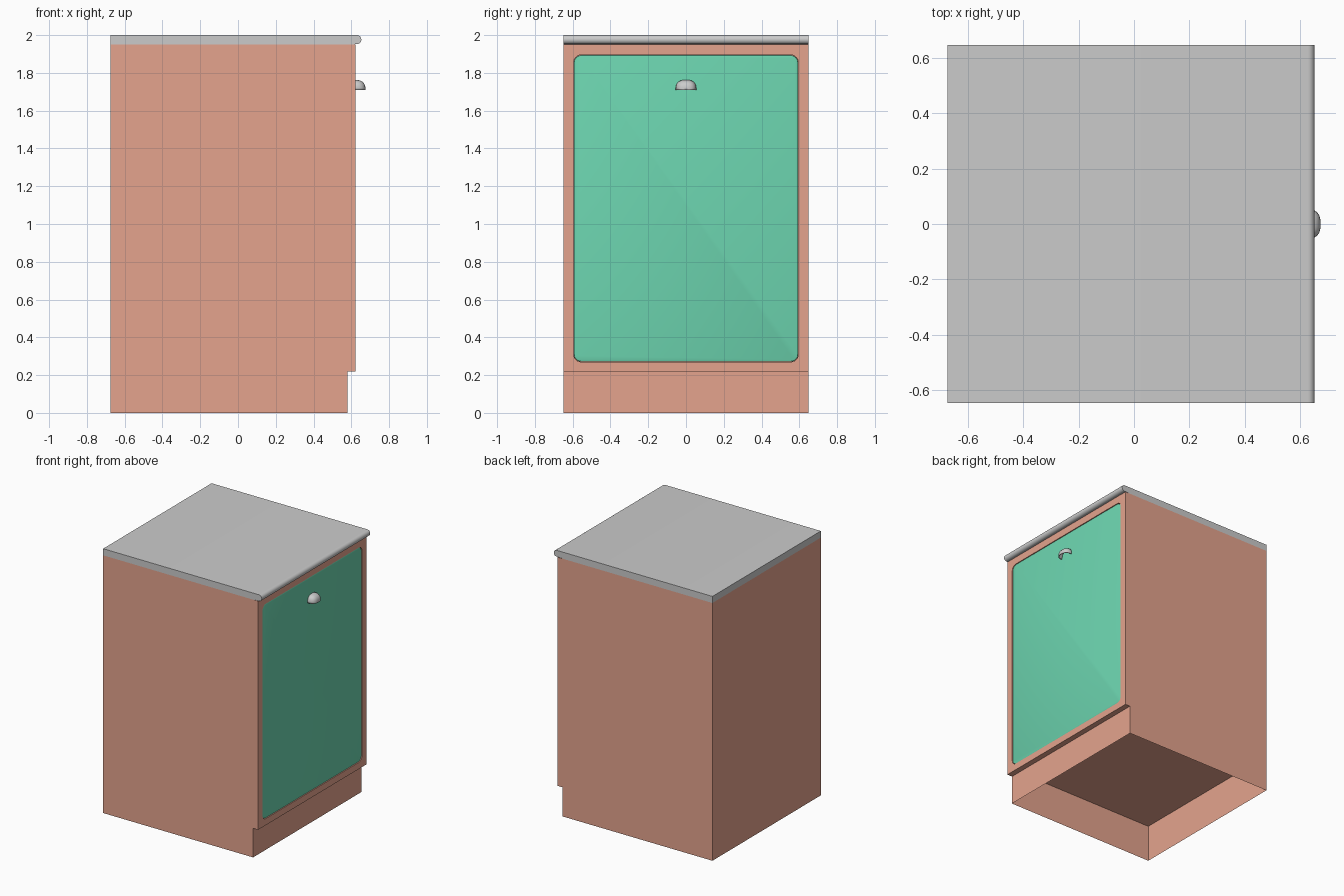
import bpy, bmesh
from math import sin, cos, pi, radians

if "Cube" in bpy.data.objects:
    bpy.data.objects.remove(bpy.data.objects["Cube"])

W = 0.648          # half width
BACK, FRONT, KICK = -0.675, 0.622, 0.58
BOARD = 0.28       # height of the bottom board


def material(name, color):
    m = bpy.data.materials.new(name)
    m.diffuse_color = color
    m.use_nodes = True
    m.node_tree.nodes["Principled BSDF"].inputs["Base Color"].default_value = m.diffuse_color
    return m


def finish(name, bm, mat=None, angle=35):
    bmesh.ops.remove_doubles(bm, verts=bm.verts, dist=1e-5)
    bmesh.ops.recalc_face_normals(bm, faces=bm.faces)
    me = bpy.data.meshes.new(name)
    bm.to_mesh(me)
    bm.free()
    ob = bpy.data.objects.new(name, me)
    bpy.context.collection.objects.link(ob)
    if mat:
        me.materials.append(mat)
    bpy.ops.object.select_all(action='DESELECT')
    ob.select_set(True)
    bpy.context.view_layer.objects.active = ob
    bpy.ops.object.shade_smooth_by_angle(angle=radians(angle))
    return ob


def rounded_rect(x, hw, z0, z1, r, n=6):
    pts = []
    corners = [(hw - r, z1 - r), (r - hw, z1 - r), (r - hw, z0 + r), (hw - r, z0 + r)]
    for i, (cy, cz) in enumerate(corners):
        for k in range(n + 1):
            a = (i + k / n) * pi / 2
            pts.append((x, cy + r * cos(a), cz + r * sin(a)))
    return pts


def loft(bm, loops):
    rings = [[bm.verts.new(p) for p in lp] for lp in loops]
    for a, b in zip(rings, rings[1:]):
        for i in range(len(a)):
            j = (i + 1) % len(a)
            bm.faces.new((a[i], a[j], b[j], b[i]))
    return rings


def strip(bm, profile):
    # sheet across the full width following an x-z path
    for (x0, z0), (x1, z1) in zip(profile, profile[1:]):
        bm.faces.new([bm.verts.new(p) for p in
                      ((x0, -W, z0), (x1, -W, z1), (x1, W, z1), (x0, W, z0))])


wood = material("salmon_paint", (0.78, 0.37, 0.27, 1))
green = material("green_paint", (0.15, 0.66, 0.43, 1))

# carcass: side walls, toe kick, raised bottom board, back
bm = bmesh.new()
side = [(BACK, 0), (KICK, 0), (KICK, 0.22), (FRONT, 0.22), (FRONT, 1.95), (BACK, 1.95)]
for y in (-W, W):
    bm.faces.new([bm.verts.new((x, y, z)) for x, z in side])
strip(bm, [(KICK, 0), (KICK, 0.22), (FRONT, 0.22)])
strip(bm, [(KICK, 0.22), (KICK, BOARD), (BACK, BOARD)])
strip(bm, [(BACK, 0), (BACK, BOARD), (BACK, 1.95)])
finish("cabinet_carcass", bm, wood)

# face frame with a rounded door opening
bm = bmesh.new()
rings = loft(bm, [rounded_rect(x, 0.595, 0.27, 1.895, 0.04) for x in (FRONT, 0.60)])
outer = [bm.verts.new((FRONT, y, z)) for y, z in
         ((-W, 0.22), (W, 0.22), (W, 1.95), (-W, 1.95))]
edges = [bm.edges.new((outer[i], outer[(i + 1) % 4])) for i in range(4)]
ring = rings[0]
for i in range(len(ring)):
    edges.append(bm.edges.get((ring[i], ring[(i + 1) % len(ring)])))
bmesh.ops.triangle_fill(bm, use_beauty=True, use_dissolve=False,
                        edges=edges, normal=(1, 0, 0))
finish("face_frame", bm, wood)

# inset door with a softened front edge
bm = bmesh.new()
rings = loft(bm, [rounded_rect(x, 0.594 - d, 0.271 + d, 1.894 - d, 0.04 - d)
                  for x, d in ((0.600, 0), (0.612, 0), (0.618, 0.002), (0.620, 0.008))])
bm.faces.new(rings[0])
bm.faces.new(rings[-1])
finish("door", bm, green)

# worktop with a rounded nose
bm = bmesh.new()
nose = [(0.629 + 0.024 * cos(a), 1.976 + 0.024 * sin(a))
        for a in (-pi / 2 + pi * k / 12 for k in range(13))]
prof = [(BACK, 2.0), (BACK, 1.95), (KICK, 1.95)] + nose
ends = loft(bm, [[(x, y, z) for x, z in prof] for y in (-W, W)])
for e in ends:
    bm.faces.new(e)
finish("worktop", bm)

# cup pull: a hollow quarter dome, open underneath
bm = bmesh.new()
N, M = 20, 10
grid = []
for j in range(M + 1):
    p = j / M * pi / 2
    out, rad = sin(p) ** 0.75, max(cos(p), 0) ** 0.75
    row = []
    for i in range(N + 1):
        t = i / N * pi
        c, s = cos(t), max(sin(t), 0)
        cy = (abs(c) ** 0.75) * (1 if c >= 0 else -1)
        row.append(bm.verts.new((0.617 + 0.058 * out, 0.055 * rad * cy,
                                 1.709 + 0.054 * rad * s ** 0.75)))
    grid.append(row)
for a, b in zip(grid, grid[1:]):
    for i in range(N):
        bm.faces.new((a[i], a[i + 1], b[i + 1], b[i]))
bmesh.ops.dissolve_degenerate(bm, dist=1e-5, edges=bm.edges)
pull = finish("cup_pull", bm, angle=50)
sol = pull.modifiers.new("thickness", 'SOLIDIFY')
sol.thickness = 0.006
# keep the shell growing inward whichever way the normals settled
tip = max(pull.data.polygons, key=lambda f: f.center.x)
sol.offset = -1 if tip.normal.x > 0 else 1
